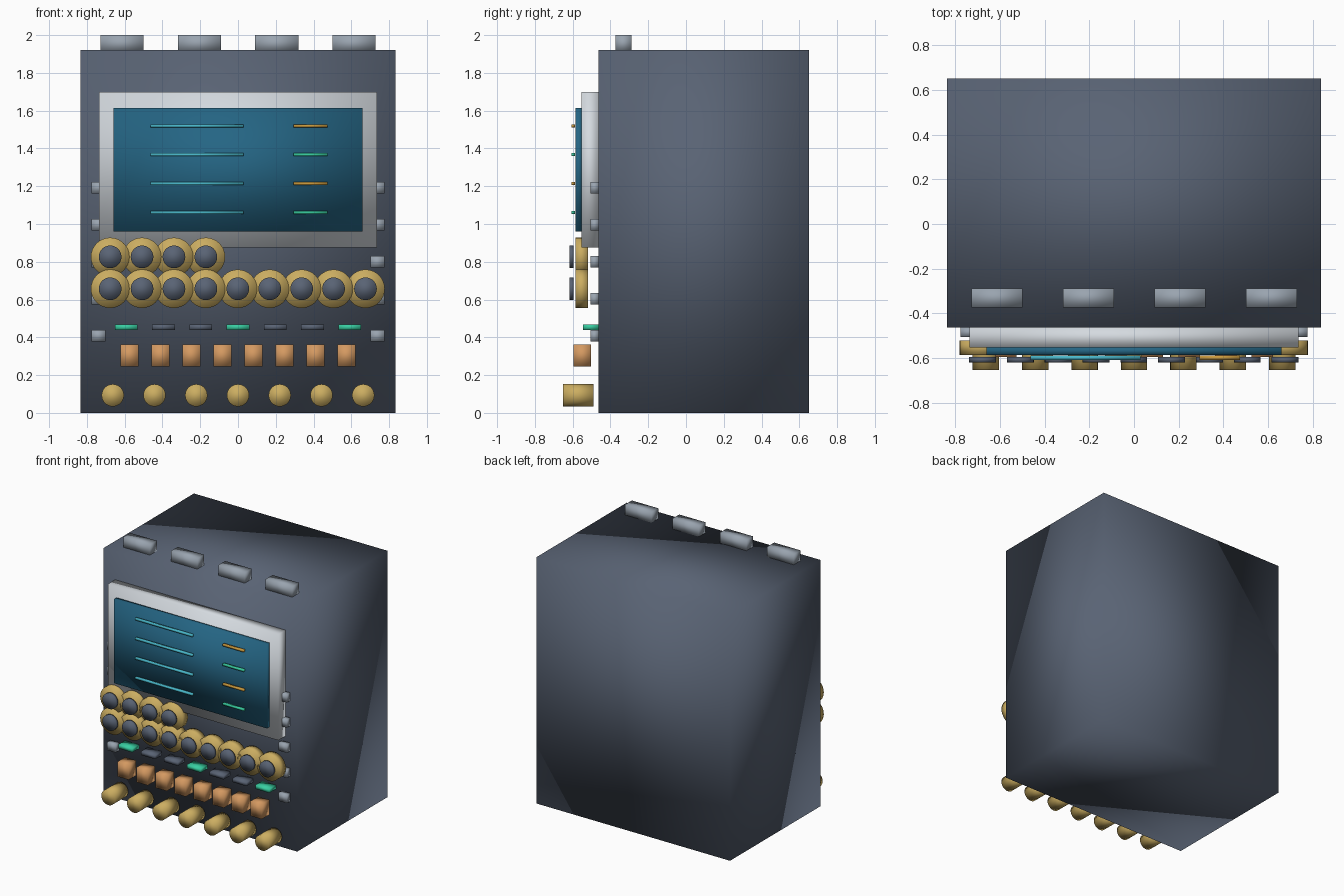
import bpy
import math

cube = bpy.data.objects.get("Cube")
if cube:
    bpy.data.objects.remove(cube, do_unlink=True)


def material(name, r, g, b):
    m = bpy.data.materials.new(name)
    m.use_nodes = True
    m.diffuse_color = (r, g, b, 1)
    m.node_tree.nodes["Principled BSDF"].inputs["Base Color"].default_value = (r, g, b, 1)
    return m


slate = material("slate", 0.10, 0.125, 0.175)
silver = material("silver", 0.66, 0.70, 0.74)
steel = material("steel grey", 0.32, 0.37, 0.43)
blue = material("screen blue", 0.018, 0.13, 0.23)
cyan = material("cyan", 0.07, 0.50, 0.62)
amber = material("amber", 0.62, 0.34, 0.05)
green = material("green", 0.04, 0.62, 0.36)
gold = material("gold", 0.60, 0.42, 0.12)
orange = material("copper orange", 0.66, 0.32, 0.12)


def finish(name, mat):
    ob = bpy.context.object
    ob.name = name
    ob.data.materials.append(mat)
    bpy.ops.object.transform_apply(location=False, rotation=True, scale=True)
    bpy.ops.object.shade_smooth()


def box(name, mat, x, y, z):
    """Box from (low, high) ranges on each axis."""
    bpy.ops.mesh.primitive_cube_add(size=1, location=[sum(r) / 2 for r in (x, y, z)])
    bpy.context.object.scale = [r[1] - r[0] for r in (x, y, z)]
    finish(name, mat)


def disc(name, mat, x, z, radius, y):
    """Cylinder lying along the depth axis."""
    bpy.ops.mesh.primitive_cylinder_add(
        vertices=32, radius=radius, depth=y[1] - y[0],
        location=(x, sum(y) / 2, z), rotation=(math.pi / 2, 0, 0))
    finish(name, mat)


def span(centre, size):
    return (centre - size / 2, centre + size / 2)


# Cabinet, screen frame and screen
box("cabinet", slate, (-0.835, 0.835), (-0.463, 0.65), (0, 1.92))
box("screen_frame", silver, (-0.735, 0.735), (-0.553, -0.463), (0.875, 1.70))
box("screen", blue, (-0.66, 0.66), (-0.585, -0.55), (0.96, 1.615))

# Readout lines on the screen
for i in range(4):
    z = span(1.52 - i * 0.153, 0.016)
    box("long_readout", cyan, (-0.463, 0.03), (-0.607, -0.588), z)
    box("short_readout", green if i % 2 else amber, (0.293, 0.473), (-0.607, -0.588), z)

# Tabs along the top edge
for i in range(4):
    box("top_tab", steel, span(-0.613 + i * 0.409, 0.228), (-0.373, -0.288), (1.91, 2.0))

# Side clips
for side in (-1, 1):
    for i in range(5):
        box("side_clip", steel, span(side * 0.738, 0.073), (-0.505, -0.463),
            span(1.192 - i * 0.196, 0.062))

# Round dials: a full lower row and a short upper row
for count, z in ((9, 0.657), (4, 0.826)):
    for i in range(count):
        x = -0.677 + i * 0.169
        disc("dial_ring", gold, x, z, 0.102, (-0.585, -0.52))
        disc("dial_cap", slate, x, z, 0.06, (-0.618, -0.595))

# Slim indicator keys
for i in range(7):
    box("indicator_key", slate if i % 3 else green, span((i - 3) * 0.197, 0.12),
        (-0.545, -0.463), span(0.454, 0.03))

# Square push buttons
for i in range(8):
    box("push_button", orange, span((i - 3.5) * 0.164, 0.096), (-0.595, -0.503), (0.246, 0.362))

# Bottom row of jacks
for i in range(7):
    disc("jack", gold, (i - 3) * 0.221, 0.093, 0.059, (-0.652, -0.49))
